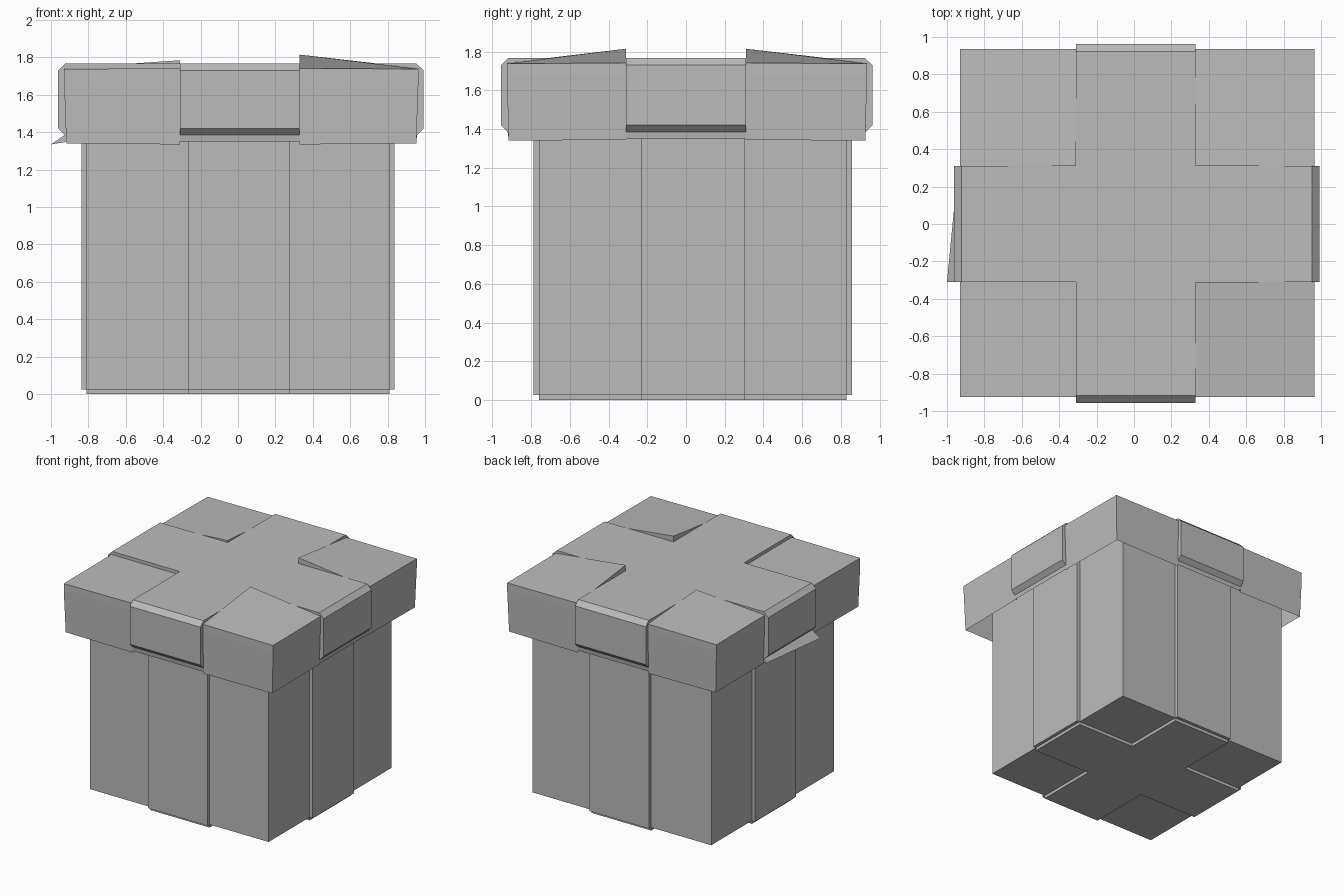
import bpy, bmesh
from mathutils import Vector

old = bpy.data.objects.get("Cube")
if old:
    bpy.data.objects.remove(old, do_unlink=True)

grey = bpy.data.materials.new("plain_grey")
grey.use_nodes = True
grey.diffuse_color = (0.5, 0.5, 0.5, 1)
grey.node_tree.nodes["Principled BSDF"].inputs["Base Color"].default_value = (0.5, 0.5, 0.5, 1)


def make(name, verts, faces):
    """Flat-shaded mesh with welded seams and consistent normals."""
    mesh = bpy.data.meshes.new(name)
    bm = bmesh.new()
    vs = [bm.verts.new(v) for v in verts]
    for f in faces:
        bm.faces.new([vs[i] for i in f])
    bmesh.ops.remove_doubles(bm, verts=bm.verts, dist=0.0005)
    bmesh.ops.recalc_face_normals(bm, faces=bm.faces)
    bm.to_mesh(mesh)
    bm.free()
    mesh.materials.append(grey)
    obj = bpy.data.objects.new(name, mesh)
    bpy.context.scene.collection.objects.link(obj)
    return obj


def prism(name, outline, z0, z1):
    """Vertical extrusion of a plan outline."""
    n = len(outline)
    verts = [(x, y, z) for z in (z0, z1) for x, y in outline]
    faces = [range(n), range(n, 2 * n)]
    faces += [(i, (i + 1) % n, (i + 1) % n + n, i + n) for i in range(n)]
    return make(name, verts, faces)


def rect(x0, x1, y0, y1):
    return [(x0, y0), (x1, y0), (x1, y1), (x0, y1)]


# Box body, with raised bands on the four sides and a cross underneath
L, R, F, B = -0.81, 0.81, -0.76, 0.83
bl, br, bf, bb = -0.265, 0.275, -0.23, 0.305
BASE, RIM, T = 0.025, 1.6, 0.027
prism("box_body", rect(L, R, F, B), BASE, RIM)
prism("front_band", rect(bl, br, F - T, F), BASE, RIM)
prism("back_band", rect(bl, br, B, B + T), BASE, RIM)
prism("right_band", rect(L - T, L, bf, bb), BASE, RIM)
prism("left_band", rect(R, R + T, bf, bb), BASE, RIM)
prism("bottom_cross", [(bl, F), (br, F), (br, bf), (R, bf), (R, bb), (br, bb),
                       (br, B), (bl, B), (bl, bb), (L, bb), (L, bf), (bl, bf)], 0, BASE)

# Lid corners: tilted tops peaking at the inner corner, open below
SEAM = {-1: -0.31, 1: 0.33}
SIDE = 0.31
PEAKS = {("right", "front"): 1.74, ("left", "front"): 1.815,
         ("right", "back"): 1.785, ("left", "back"): 1.815}
for (side, end), peak in PEAKS.items():
    sx = 1 if side == "left" else -1
    sy = 1 if end == "back" else -1
    ix, iy = SEAM[sx], sy * SIDE
    ox = 0.965 if sx > 0 else -0.93
    oy = 0.935 if sy > 0 else -0.925
    lx, ly = ox - sx * 0.012, oy - sy * 0.008
    plan = [(ix, iy), (ox, iy), (ox, oy), (ix, oy)]
    top = [(x, y, z) for (x, y), z in zip(plan, (peak, 1.742, 1.738, 1.742))]
    step = [(x, y, 1.68) for x, y in plan]
    hem = [(ix, iy, 1.68), (lx, iy, 1.345), (lx, ly, 1.34), (ix, ly, 1.335)]
    make(f"lid_{end}_{side}_corner", top + step + hem,
         [(0, 1, 2, 3), (0, 1, 5, 4), (0, 3, 7, 4),
          (1, 2, 6, 5), (2, 3, 7, 6), (5, 6, 10, 9), (6, 7, 11, 10)])

# Lid ribbon: four folded arms around a centre square, with a turned-in hem
TOP = 1.768
verts, faces = [], []


def arm(axis, sign, start, reach, w0, w1, loose=False):
    outer = [(start, TOP), (reach - 0.04, TOP), (reach, 1.73), (reach, 1.42),
             (reach - 0.035, 1.385), (reach - 0.04, 1.35)]
    inner = [(start, 1.68), (reach - 0.07, 1.68), (reach - 0.07, 1.68),
             (reach - 0.07, 1.42), (reach - 0.06, 1.385), (reach - 0.055, 1.35)]
    n = len(outer)
    first = len(verts)
    for w in (w0, w1):
        for k, (u, z) in enumerate(outer + inner):
            if loose and k == n - 1:      # hem that flares outward at one end
                u, z = (1.0, 1.335) if w == w0 else (0.94, 1.35)
            p = Vector((sign * u, w, z)) if axis == 0 else Vector((w, sign * u, z))
            verts.append(p)
    for i in range(n - 1):
        a = first + i
        b = a + 2 * n
        faces.append((a, a + 1, b + 1, b))
        for c in (a, b):
            if i == 1:
                faces.append((c, c + 1, c + n))
            else:
                faces.append((c, c + 1, c + n + 1, c + n))


arm(0, 1, SEAM[1], 0.993, -SIDE, SIDE)
arm(0, -1, -SEAM[-1], 0.962, -SIDE, SIDE, loose=True)
arm(1, 1, SIDE, 0.963, SEAM[-1], SEAM[1])
arm(1, -1, SIDE, 0.957, SEAM[-1], SEAM[1])
base = len(verts)
verts += [(x, y, TOP) for x, y in rect(SEAM[-1], SEAM[1], -SIDE, SIDE)]
faces.append(range(base, base + 4))
make("lid_ribbon", verts, faces)
